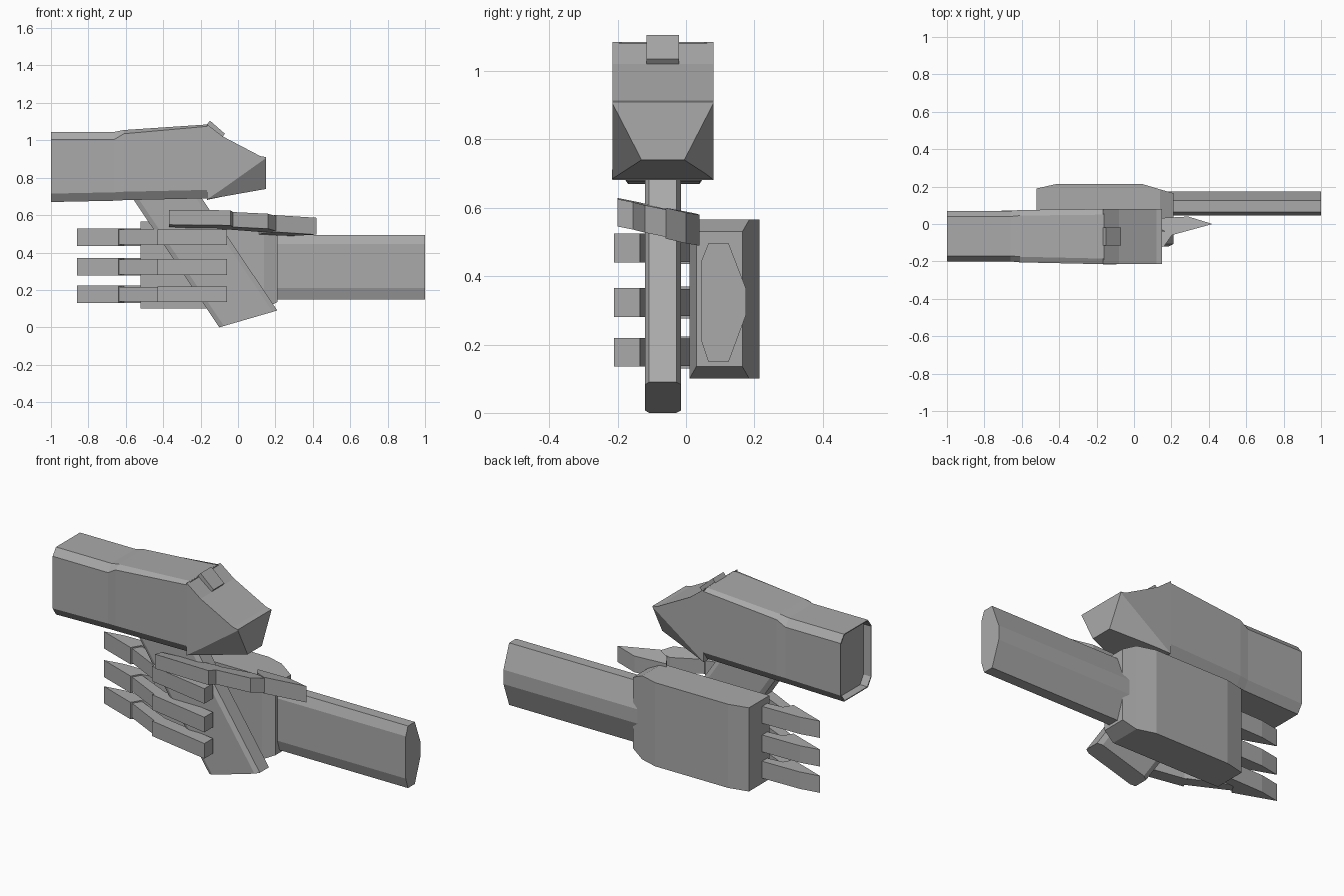
import bpy
import bmesh

cube = bpy.data.objects.get("Cube")
if cube:
    bpy.data.objects.remove(cube, do_unlink=True)

grey = bpy.data.materials.new("plain_grey")
grey.use_nodes = True
grey.diffuse_color = (0.4, 0.4, 0.4, 1)
grey.node_tree.nodes["Principled BSDF"].inputs["Base Color"].default_value = (0.4, 0.4, 0.4, 1)


def loft(name, rings):
    """Skin a closed solid through rings of equal point count."""
    bm = bmesh.new()
    loops = [[bm.verts.new(p) for p in ring] for ring in rings]
    n = len(loops[0])
    for a, b in zip(loops, loops[1:]):
        for i in range(n):
            j = (i + 1) % n
            bm.faces.new((a[i], a[j], b[j], b[i]))
    bm.faces.new(loops[0])
    bm.faces.new(loops[-1])
    bmesh.ops.remove_doubles(bm, verts=bm.verts, dist=0.0005)
    bmesh.ops.recalc_face_normals(bm, faces=bm.faces)
    mesh = bpy.data.meshes.new(name)
    bm.to_mesh(mesh)
    bm.free()
    mesh.materials.append(grey)
    obj = bpy.data.objects.new(name, mesh)
    bpy.context.collection.objects.link(obj)
    return obj


def slab(name, plan, height, half):
    """Extrude an xy outline up and down from a height given by a function."""
    return loft(name, [[(x, y, height(x, y) + s * half) for x, y in plan] for s in (-1, 1)])


def box_ring(x, y0, y1, z0, z1):
    return [(x, y0, z0), (x, y1, z0), (x, y1, z1), (x, y0, z1)]


def barrel_ring(x, y0, y1, z0, z1, top, low=0.045, c=0.03):
    return [(x, y0 + c, z0), (x, y1 - c, z0), (x, y1, z0 + low), (x, y1, z1 - top),
            (x, y1 - c, z1), (x, y0 + c, z1), (x, y0, z1 - top), (x, y0, z0 + low)]


# Barrel housing with a shallow recess in its open end
loft("barrel_housing", [
    barrel_ring(-0.955, -0.195, 0.065, 0.675, 1.04, 0.04),
    barrel_ring(-1.0, -0.195, 0.065, 0.675, 1.04, 0.04),
    barrel_ring(-1.0, -0.2, 0.07, 0.67, 1.045, 0.04),
    barrel_ring(-0.66, -0.2, 0.07, 0.677, 1.045, 0.04),
    barrel_ring(-0.61, -0.205, 0.075, 0.68, 1.055, 0.02),
    barrel_ring(-0.16, -0.215, 0.08, 0.69, 1.085, 0.01),
])


# Rear housing, tapering underneath to a narrow chin
def head_ring(x, top):
    t = (x + 0.16) / 0.31
    mid, low = 0.685 + 0.22 * t, 0.685 + 0.055 * t
    return [(x, -0.215, top), (x, -0.215, mid), (x, -0.215 + 0.085 * t, low),
            (x, 0.08 - 0.085 * t, low), (x, 0.08, mid), (x, 0.08, top)]


loft("rear_housing", [head_ring(x, z) for x, z in
                      ((-0.165, 1.085), (-0.08, 1.02), (0.12, 0.915), (0.15, 0.91))])

# Tilted sight block
sight = ((-0.15, 1.105), (-0.07, 1.035), (-0.09, 1.01), (-0.17, 1.08))
loft("sight_block", [[(x, y, z) for x, z in sight] for y in (-0.115, -0.02)])


# Slanted grip with chamfered long edges
def grip_ring(left, right):
    section = ((0.08, -0.12), (0.92, -0.12), (1, -0.108), (1, -0.028),
               (0.92, -0.015), (0.08, -0.015), (0, -0.028), (0, -0.108))
    return [(left[0] + u * (right[0] - left[0]), y, left[1] + u * (right[1] - left[1]))
            for u, y in section]


loft("grip", [grip_ring((-0.1, 0.0), (0.21, 0.09)), grip_ring((-0.57, 0.7), (-0.2, 0.7))])

# Palm and forearm
loft("palm", [
    box_ring(-0.52, 0.01, 0.19, 0.10, 0.565),
    box_ring(-0.41, 0.01, 0.215, 0.10, 0.565),
    box_ring(0.04, 0.01, 0.215, 0.10, 0.565),
    box_ring(0.14, 0.01, 0.185, 0.10, 0.565),
    box_ring(0.21, 0.03, 0.165, 0.135, 0.53),
])
arm = ((0.065, 0.495), (0.125, 0.495), (0.175, 0.365), (0.175, 0.285),
       (0.125, 0.15), (0.065, 0.15), (0.045, 0.21), (0.045, 0.445))
loft("forearm", [[(x, y, z) for y, z in arm] for x in (0.15, 1.0)])

# Three curled fingers
knuckle = ((-0.5, 0.075), (-0.75, 0.07), (-0.86, 0.05), (-0.64, -0.03), (-0.61, 0.02), (-0.5, 0.03))
link = ((-0.66, -0.01), (-0.62, 0.03), (-0.38, -0.08), (-0.42, -0.13))
tip = ((-0.43, -0.14), (-0.06, -0.21), (-0.06, -0.135), (-0.4, -0.075))
for label, z in (("lower", 0.177), ("middle", 0.323), ("upper", 0.482)):
    for part, plan, half in (("knuckle", knuckle, 0.047), ("link", link, 0.04), ("tip", tip, 0.042)):
        slab(f"{label}_finger_{part}", plan, lambda x, y: z, half)


# Thumb, sloping down towards the knuckle
def thumb_height(x, y):
    return 0.565 - 0.2 * (y + 0.1) - 0.01 * x


slab("thumb_knuckle", ((0.42, 0.0), (0.29, 0.04), (0.1, 0.03), (0.13, -0.02), (0.2, -0.06)),
     thumb_height, 0.045)
slab("thumb_link", ((0.21, -0.05), (0.16, -0.12), (-0.05, -0.16), (-0.06, -0.09), (0.12, -0.03)),
     thumb_height, 0.04)
slab("thumb_tip", ((-0.02, -0.13), (-0.04, -0.2), (-0.37, -0.2), (-0.37, -0.14), (-0.06, -0.08)),
     thumb_height, 0.04)
